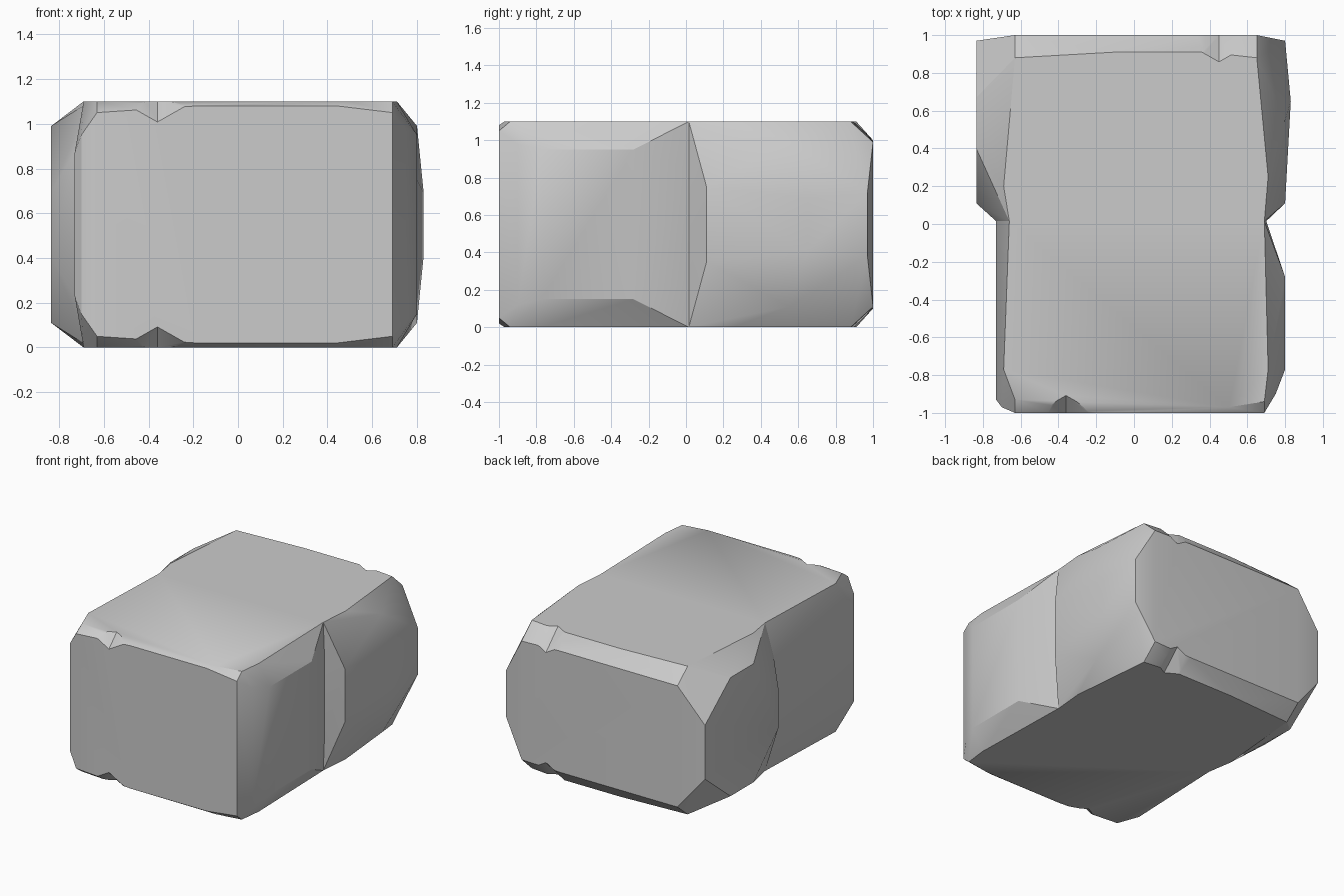
import bpy, bmesh, math
from mathutils import Vector, Matrix

HEIGHT = 1.10
SEAM_Y = 0.015

default_cube = bpy.data.objects.get("Cube")
if default_cube:
    bpy.data.objects.remove(default_cube, do_unlink=True)

# One plain stone grey
stone = bpy.data.materials.new("stone_grey")
stone.use_nodes = True
stone.diffuse_color = (0.6, 0.6, 0.6, 1)
stone.node_tree.nodes["Principled BSDF"].inputs["Base Color"].default_value = stone.diffuse_color


def both_ends(points):
    """Upper points plus their reflection about mid height."""
    return [Vector(p) for p in points] + [Vector((x, y, HEIGHT - z)) for x, y, z in points]


def add_hull(target, points):
    """Add a convex chunk, left open where the two chunks meet."""
    chunk = bmesh.new()
    for point in both_ends(points):
        chunk.verts.new(point)
    result = bmesh.ops.convex_hull(chunk, input=chunk.verts)
    loose = [v for v in chunk.verts if not v.link_faces]
    bmesh.ops.delete(chunk, geom=loose, context="VERTS")
    caps = [f for f in chunk.faces if all(abs(v.co.y - SEAM_Y) < 1e-4 for v in f.verts)]
    bmesh.ops.delete(chunk, geom=caps, context="FACES")
    temp = bpy.data.meshes.new("chunk")
    chunk.to_mesh(temp)
    chunk.free()
    target.from_mesh(temp)
    bpy.data.meshes.remove(temp)


# Waist shared by the two chunks
waist = [(-.66, SEAM_Y, HEIGHT), (-.73, SEAM_Y, .87), (.70, SEAM_Y, .85), (.69, SEAM_Y, HEIGHT)]

# Front chunk: front face, top rim, then the two flanks
front_face = [(-.63, -1, 1.05), (-.18, -1, 1.08), (.44, -1, 1.08), (.69, -1, 1.05)]
front_rim = [(-.69, -.77, HEIGHT), (-.63, -.93, HEIGHT), (.5, -.97, HEIGHT),
             (.69, -.94, HEIGHT), (.71, -.77, HEIGHT)]
front_flanks = [(.8, -.77, .95), (.8, -.28, .95), (.75, -.9, .98),
                (-.73, -.93, .87), (-.7, -.97, .95)]

# Back chunk: back face, top rim, then the two rounded end faces
back_face = [(-.63, 1, 1), (.33, 1, 1), (.65, 1, .99)]
back_rim = [(-.69, .2, HEIGHT), (-.63, .88, HEIGHT), (-.1, .91, HEIGHT),
            (.38, .91, HEIGHT), (.65, .88, HEIGHT), (.71, .25, HEIGHT)]
back_ends = [(-.835, .4, .99), (-.835, .67, .99), (-.835, .11, .7), (-.835, .97, .75),
             (.8, .97, .72), (.83, .65, .69), (.8, .11, .75), (.8, .55, .99)]

bm = bmesh.new()
add_hull(bm, waist + front_face + front_rim + front_flanks)
add_hull(bm, waist + back_face + back_rim + back_ends)
bmesh.ops.remove_doubles(bm, verts=bm.verts, dist=0.002)
bmesh.ops.recalc_face_normals(bm, faces=bm.faces)
mesh = bpy.data.meshes.new("boulder")
bm.to_mesh(mesh)
bm.free()
boulder = bpy.data.objects.new("boulder", mesh)
bpy.context.collection.objects.link(boulder)
mesh.materials.append(stone)


def chip(x, y_side, z_side, radius):
    """Shallow V groove across a horizontal front or back edge."""
    cutter_bm = bmesh.new()
    bmesh.ops.create_cone(cutter_bm, cap_ends=True, segments=4, radius1=radius,
                          radius2=radius, depth=0.5)
    bmesh.ops.scale(cutter_bm, verts=cutter_bm.verts, vec=(2.5, 1, 1))
    top = HEIGHT if z_side > 0 else 0
    place = Matrix.Translation((x, y_side, top)) @ Matrix.Rotation(y_side * z_side * math.radians(45), 4, "X")
    bmesh.ops.transform(cutter_bm, matrix=place, verts=cutter_bm.verts)
    cutter_mesh = bpy.data.meshes.new("chip_cutter")
    cutter_bm.to_mesh(cutter_mesh)
    cutter_bm.free()
    cutter_mesh.materials.append(stone)
    cutter = bpy.data.objects.new("chip_cutter", cutter_mesh)
    bpy.context.collection.objects.link(cutter)
    cutter.hide_render = True
    cutter.hide_set(True)
    cut = boulder.modifiers.new("chip", "BOOLEAN")
    cut.operation, cut.solver, cut.object = "DIFFERENCE", "EXACT", cutter


# Chipped edges, top and bottom
for z_side in (1, -1):
    chip(-.36, -1, z_side, .065)
    chip(.45, 1, z_side, .10)

# Soft facets with crisp main edges
bpy.ops.object.select_all(action="DESELECT")
bpy.context.view_layer.objects.active = boulder
boulder.select_set(True)
for modifier in list(boulder.modifiers):
    bpy.ops.object.modifier_apply(modifier=modifier.name)
for helper in [o for o in bpy.data.objects if o.name.startswith("chip_cutter")]:
    bpy.data.objects.remove(helper, do_unlink=True)
bpy.ops.object.shade_smooth_by_angle(angle=math.radians(28))
